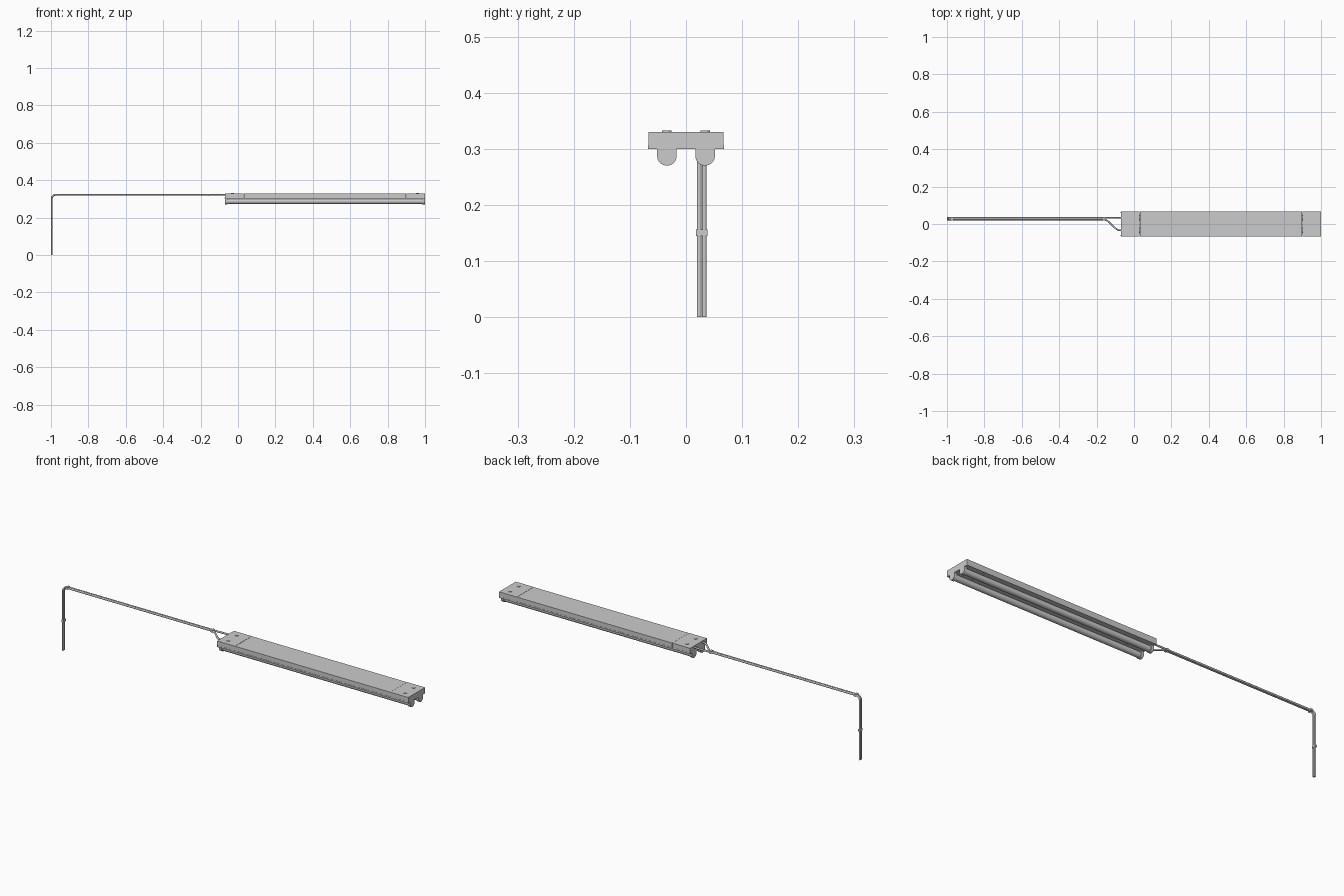
import bpy, bmesh, math
from mathutils import Vector

if "Cube" in bpy.data.objects:
    bpy.data.objects.remove(bpy.data.objects["Cube"])

X0, X1 = -0.07, 1.0          # fixture ends
TUBE_Y = (-0.034, 0.034)


def finish(name, bm, smooth=False):
    bmesh.ops.recalc_face_normals(bm, faces=bm.faces)
    me = bpy.data.meshes.new(name)
    bm.to_mesh(me)
    bm.free()
    ob = bpy.data.objects.new(name, me)
    bpy.context.collection.objects.link(ob)
    if smooth:
        bpy.ops.object.select_all(action='DESELECT')
        ob.select_set(True)
        bpy.context.view_layer.objects.active = ob
        bpy.ops.object.shade_smooth_by_angle(angle=math.radians(35))
    return ob


def box(name, lo, hi):
    bm = bmesh.new()
    bmesh.ops.create_cube(bm, size=1)
    for v in bm.verts:
        v.co = Vector([(a + b) / 2 + c * (b - a) for a, b, c in zip(lo, hi, v.co)])
    return finish(name, bm)


def cylinder(name, a, b, r, n=24):
    a, b = Vector(a), Vector(b)
    bm = bmesh.new()
    bmesh.ops.create_cone(bm, cap_ends=True, segments=n, radius1=r, radius2=r, depth=(b - a).length)
    q = (b - a).to_track_quat('Z', 'Y')
    for v in bm.verts:
        v.co = q @ v.co + (a + b) / 2
    return finish(name, bm, True)


def holder(name, x0, x1, y):
    # U-shaped lamp holder extruded along x
    r, zc = 0.0175, 0.2875
    pts = [(y + r, 0.301)]
    pts += [(y + r * math.cos(t), zc - r * math.sin(t))
            for t in (math.pi * i / 16 for i in range(17))]
    pts.append((y - r, 0.301))
    bm = bmesh.new()
    f = bm.faces.new([bm.verts.new((x0, p[0], p[1])) for p in pts])
    ext = bmesh.ops.extrude_face_region(bm, geom=[f], use_keep_orig=True)
    for e in ext['geom']:
        if isinstance(e, bmesh.types.BMVert):
            e.co.x = x1
    return finish(name, bm, True)


def cable(name, points, r):
    cu = bpy.data.curves.new(name, 'CURVE')
    cu.dimensions = '3D'
    cu.bevel_depth = r
    cu.bevel_resolution = 3
    cu.use_fill_caps = True
    sp = cu.splines.new('POLY')
    sp.points.add(len(points) - 1)
    for p, co in zip(sp.points, points):
        p.co = (*co, 1)
    ob = bpy.data.objects.new(name, cu)
    bpy.context.collection.objects.link(ob)
    sp.use_smooth = True
    return ob


# Housing: long cover between two end sections
box("housing_cover", (0.031, -0.0665, 0.300), (0.899, 0.0665, 0.3297))
box("end_section_left", (X0, -0.067, 0.300), (0.03, 0.067, 0.330))
box("end_section_right", (0.90, -0.067, 0.300), (X1, 0.067, 0.330))
for s, side in ((-1, "front"), (1, "back")):
    box(f"side_hem_{side}", (X0, s * 0.067 - 0.0007, 0.300), (X1, s * 0.067 + 0.0004, 0.307))

# Tubes, holders, mounting buttons and end screws
for i, y in enumerate(TUBE_Y):
    cylinder(f"lamp_tube_{i}", (X0 + 0.012, y, 0.2875), (X1 - 0.012, y, 0.2875), 0.0145, 32)
    holder(f"lamp_holder_left_{i}", X0, X0 + 0.015, y)
    holder(f"lamp_holder_right_{i}", X1 - 0.015, X1, y)
    for j, x in enumerate((-0.03, 0.96)):
        cylinder(f"top_button_{i}_{j}", (x, y, 0.328), (x, y, 0.3325), 0.0085)
    sy = math.copysign(0.062, y)
    cylinder(f"end_screw_left_{i}", (X0 - 0.001, sy, 0.304), (X0 + 0.002, sy, 0.304), 0.0028, 12)
    cylinder(f"end_screw_right_{i}", (X1 - 0.002, sy, 0.304), (X1 + 0.0005, sy, 0.304), 0.0028, 12)

# Twin supply cables: up, round the bend, along, then splitting to each lamp
R = 0.0045
CX, CZ, BEND = -0.9955, 0.322, 0.02
for i, (y, end_y) in enumerate(((0.0235, -0.034), (0.0325, 0.034))):
    pts = [(CX, y, 0.0)]
    pts += [(CX + BEND * (1 - math.cos(t)), y, CZ - BEND + BEND * math.sin(t))
            for t in (math.pi / 2 * k / 8 for k in range(9))]
    for k in range(13):
        u = k / 12
        pts.append((-0.16 + 0.085 * u, y + (end_y - y) * u * u * (3 - 2 * u), CZ))
    pts.append((X0 + 0.005, end_y, CZ))
    cable(f"cable_{i}", pts, R)

# Cable clips
h = 0.0055
box("clip_lower", (CX - 0.0045, 0.0178, 0.145), (CX + h, 0.0382, 0.156))
for name, x in (("clip_bend", -0.972), ("clip_split", -0.16)):
    box(name, (x - 0.0055, 0.0178, CZ - h), (x + 0.0055, 0.0382, CZ + h))
